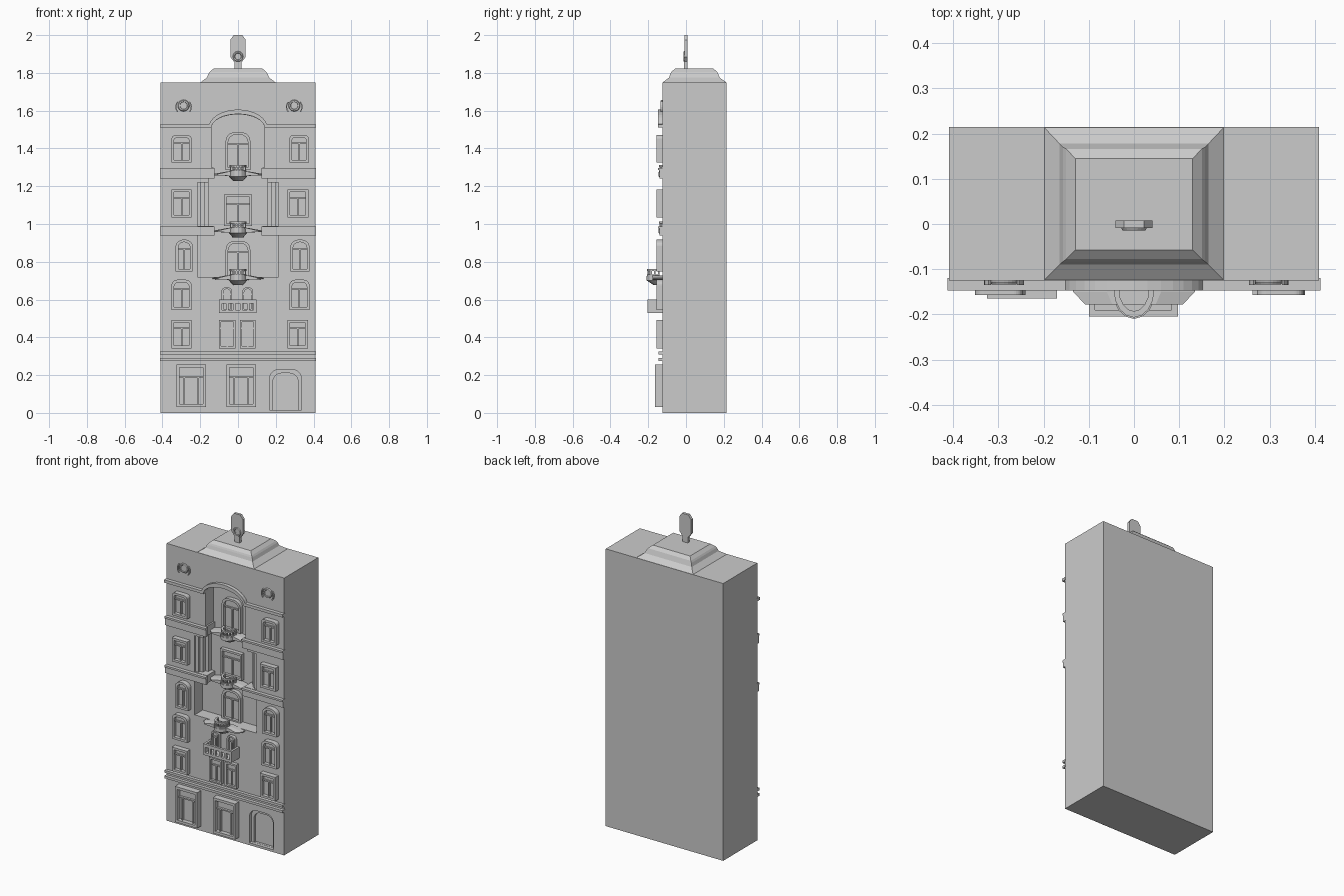
import bpy, bmesh, math

if "Cube" in bpy.data.objects:
    bpy.data.objects.remove(bpy.data.objects["Cube"])

stone = bpy.data.materials.new("pale grey stone")
stone.diffuse_color = (0.6, 0.6, 0.6, 1)
stone.use_nodes = True
stone.node_tree.nodes["Principled BSDF"].inputs["Base Color"].default_value = stone.diffuse_color
WALL, BACK, DEEP = -0.125, 0.215, -0.045   # front wall, rear wall, recess plane


def finish(name, bm):
    bmesh.ops.recalc_face_normals(bm, faces=bm.faces)
    me = bpy.data.meshes.new(name)
    bm.to_mesh(me)
    bm.free()
    me.materials.append(stone)
    ob = bpy.data.objects.new(name, me)
    bpy.context.collection.objects.link(ob)
    return ob


def loft(name, rings):
    """Closed solid through rings of 3D points."""
    bm = bmesh.new()
    rows = [[bm.verts.new(p) for p in r] for r in rings]
    n = len(rows[0])
    for a, b in zip(rows, rows[1:]):
        for i in range(n):
            j = (i + 1) % n
            bm.faces.new((a[i], a[j], b[j], b[i]))
    bm.faces.new(rows[0])
    bm.faces.new(rows[-1])
    return finish(name, bm)


def prism(name, pts, y0, y1):
    return loft(name, [[(x, y, z) for x, z in pts] for y in (y0, y1)])


def slab(name, pts, z0, z1):
    return loft(name, [[(x, y, z) for x, y in pts] for z in (z0, z1)])


def box(name, x0, x1, y0, y1, z0, z1):
    return prism(name, [(x0, z0), (x1, z0), (x1, z1), (x0, z1)], y0, y1)


def outline(x0, x1, z0, z1, rise=0, rx=0, n=6):
    """Rectangle whose top corners may be rounded into an arch."""
    pts = [(x0, z0), (x1, z0)]
    if not rise:
        return pts + [(x1, z1), (x0, z1)]
    for s, cx in ((1, x1 - rx), (-1, x0 + rx)):
        for i in range(n + 1):
            t = math.pi / 2 * (i / n if s > 0 else 1 - i / n)
            if s < 0 and i == 0 and abs(x1 - x0 - 2 * rx) < 1e-4:
                continue
            pts.append((cx + s * rx * math.cos(t), z1 - rise + rise * math.sin(t)))
    return pts


def ring(name, outer, inner, y0, y1):
    """Frame: a tube with a hole between two matching outlines."""
    bm = bmesh.new()
    rows = [[bm.verts.new((x, y, z)) for x, z in p]
            for p, y in ((outer, y0), (outer, y1), (inner, y1), (inner, y0))]
    n = len(outer)
    for k in range(4):
        a, b = rows[k], rows[(k + 1) % 4]
        for i in range(n):
            j = (i + 1) % n
            bm.faces.new((a[i], a[j], b[j], b[i]))
    return finish(name, bm)


def window(name, x0, x1, z0, z1, rise=0, full=True, base=WALL, out=0.032, w=0.014, transom=0.7, bars=1):
    rx = (x1 - x0) / 2 if full else rise
    outer = outline(x0, x1, z0, z1, rise, rx)
    irx = (x1 - x0) / 2 - w if full else max(rise - w * 0.5, 0.005)
    inner = outline(x0 + w, x1 - w, z0 + w, z1 - w, rise and max(rise - w * 0.5, 0.005), irx)
    ring(name + "_frame", outer, inner, base + 0.005, base - out)
    prism(name + "_pane", inner, base + 0.005, base - out * 0.3)
    b, y0, y1 = 0.004, base, base - out * 0.65
    zt = z0 + (z1 - z0) * transom
    box(name + "_transom", x0 + w, x1 - w, y0, y1, zt - b, zt + b)
    for i in range(bars):
        x = x0 + (x1 - x0) * (i + 1) / (bars + 1)
        if bars == 2:
            x += (-0.012, 0.012)[i]
        box(name + "_mullion", x - b, x + b, y0, y1, z0 + w, zt)


def torus(name, x, y, z, r, t):
    bm = bmesh.new()
    n, m = 20, 6
    g = [[bm.verts.new((x + (r + t * math.cos(b)) * math.cos(a), y + t * math.sin(b),
                        z + (r + t * math.cos(b)) * math.sin(a)))
          for b in (2 * math.pi * j / m for j in range(m))]
         for a in (2 * math.pi * i / n for i in range(n))]
    for i in range(n):
        for j in range(m):
            bm.faces.new((g[i][j], g[(i + 1) % n][j], g[(i + 1) % n][(j + 1) % m], g[i][(j + 1) % m]))
    return finish(name, bm)


def disc(x, z, r, n=20):
    return [(x + r * math.cos(2 * math.pi * i / n), z + r * math.sin(2 * math.pi * i / n)) for i in range(n)]


def cut(ob, cutter):
    mod = ob.modifiers.new("cut", 'BOOLEAN')
    mod.object, mod.operation, mod.solver = cutter, 'DIFFERENCE', 'EXACT'
    bpy.context.view_layer.objects.active = ob
    bpy.ops.object.modifier_apply(modifier=mod.name)
    bpy.data.objects.remove(cutter)


# Main block with the stepped central recess and the entrance cut in
block = box("main_block", -0.41, 0.41, WALL, BACK, 0, 1.75)
half = [(.215, .72), (.215, .94), (.13, .94), (.13, .99), (.215, .99), (.215, 1.22), (.155, 1.22),
        (.155, 1.24), (.13, 1.24), (.13, 1.30), (.14, 1.30)]
arch = [(.14 * math.cos(math.pi * i / 16), 1.51 + .07 * math.sin(math.pi * i / 16)) for i in range(17)]
cut(block, prism("recess_cutter", half + arch + [(-x, z) for x, z in reversed(half)], -0.3, DEEP))
cut(block, prism("door_cutter", outline(.167, .336, .015, .23, .05, .05), -0.3, WALL + .035))
ring("entrance_lining", outline(.167, .336, .015, .23, .05, .05), outline(.185, .318, .016, .21, .045, .045),
     WALL + .04, WALL + .02)

# Horizontal mouldings
for z in (.275, .31):
    box("base_band", -.413, .413, -.145, WALL + .005, z, z + .015)
for s in (-1, 1):
    for z, h in ((.938, .05), (1.24, .057)):
        a, b = sorted((s * .125, s * .412))
        box("storey_band", a, b, -.14, WALL + .005, z, z + h)
        box("storey_band_lip", a, b, -.147, WALL + .005, z + h - .012, z + h)
    # Pilasters stepping into the middle recess
    for a, b, y in ((.155, .178, -.075), (.176, .197, -.1), (.195, .216, -.115)):
        lo, hi = sorted((s * a, s * b))
        box("pilaster", lo, hi, y, DEEP + .005, .99, 1.22)

# Top cornice that bows over the recess
def bow(r, rise, z):
    arc = [(r * math.cos(math.pi * i / 16), 1.51 + rise * math.sin(math.pi * i / 16)) for i in range(17)]
    arc = [(x, max(q, z)) for x, q in arc]
    return [(.413, z)] + arc + [(-.413, z)]
prism("arched_cornice", bow(.155, .096, 1.528) + bow(.14, .072, 1.51)[::-1], WALL + .005, -.147)

# Side windows, one pair per storey
rows = [(-.352, -.246, .262, .37, .342, .493, 0, True),
        (-.352, -.246, .272, .378, .546, .705, .03, False),
        (-.33, -.24, .278, .378, .748, .918, .035, True),
        (-.352, -.246, .262, .372, 1.034, 1.183, 0, True),
        (-.352, -.246, .272, .375, 1.326, 1.47, .02, False)]
for a, b, c, d, z0, z1, rise, full in rows:
    for x0, x1 in ((a, b), (c, d)):
        window("side_window", x0, x1, z0, z1, rise, full)

# Ground floor shop windows and small central windows
for x in (-.325, -.06):
    window("ground_window", x, x + .155, .03, .255, out=.04, w=.016, bars=2)
for x0, x1 in ((-.1, -.013), (.01, .092)):
    window("lower_centre_window", x0, x1, .342, .493, out=.022, w=.011)
for x0, x1 in ((-.087, -.032), (.024, .079)):
    window("balcony_window", x0, x1, .54, .664, .02, False, out=.022, w=.009)

# Openings inside the recess
window("top_balcony_door", -.065, .065, 1.285, 1.485, .045, False, base=DEEP, out=.025, w=.013)
window("middle_balcony_window", -.075, .075, .99, 1.157, base=DEEP, out=.025, w=.013)
window("lower_balcony_door", -.065, .065, .715, .91, .045, False, base=DEEP, out=.025, w=.013)

# Pierced box balcony
box("box_balcony_floor", -.1, .097, -.205, WALL, .53, .546)
box("box_balcony_top_rail", -.1, .097, -.205, -.19, .58, .6)
for i in range(6):
    x = -.1 + i * .0366
    box("box_balcony_post", x, x + .014, -.205, -.19, .54, .585)
for x in (-.1, .083):
    box("box_balcony_side", x, x + .014, -.2, WALL, .54, .6)

# Curved balconies: flared slab, bulging underside, U-shaped railing
def u_path(w, front, back, n=8):
    r = front - back
    return [(w * math.cos(math.pi * i / n), -back - r * math.sin(math.pi * i / n)) for i in range(n + 1)]


for z, dy in ((.69, 0), (.94, .065), (1.24, .065)):
    root = WALL + .005 if dy == 0 else DEEP + .005
    def sh(pts):
        return [(x, y + dy) for x, y in pts]
    # wings droop outwards from the centre
    wing = [(-.135, z + .018), (-.08, z + .016), (0, z + .012), (.08, z + .016), (.135, z + .018),
            (.135, z + .024), (.06, z + .038), (-.06, z + .038), (-.135, z + .024)]
    loft("curved_balcony_wings", [[(x, root, q) for x, q in wing],
                                  [(x, -.15 + dy, q) for x, q in wing],
                                  [(x * .8, -.178 + dy, q) for x, q in wing]])
    cap = [(.048, root), *sh(u_path(.048, .21, .145)), (-.048, root)]
    small = [(x * .55, (y - root) * .6 + root) for x, y in cap]
    loft("curved_balcony_bulge", [[(x, y, z - .012) for x, y in small],
                                  [(x, y, z + .012) for x, y in cap],
                                  [(x, y, z + .034) for x, y in cap]])
    rail = sh(u_path(.045, .207, .145) + u_path(.033, .193, .145)[::-1])
    slab("curved_balcony_rail", rail, z + .062, z + .072)
    slab("curved_balcony_rail", rail, z + .034, z + .042)
    for x, y in sh(u_path(.039, .2, .145)):
        box("curved_balcony_baluster", x - .004, x + .004, y - .004, y + .004, z + .034, z + .066)

# Attic rosettes
for x in (-.288, .298):
    prism("rosette_disc", disc(x, 1.627, .02), WALL + .005, WALL - .006)
    torus("rosette_ring", x, WALL - .003, 1.627, .024, .007)
    for s in (0, math.pi):
        t = [s - .7 + 1.4 * i / 6 for i in range(7)]
        arc = [(x + r * math.cos(a), 1.62 + r * math.sin(a))
               for r, ts in ((.044, t), (.038, t[::-1])) for a in ts]
        prism("rosette_bracket", arc, WALL + .005, WALL - .01)

# Roof mound
loft("roof_mound", [[(-w, y0, z), (w, y0, z), (w, y1, z), (-w, y1, z)] for w, y0, y1, z in
                    ((.2, WALL, BACK, 1.749), (.165, -.09, .178, 1.775), (.157, -.083, .17, 1.795),
                     (.15, -.078, .166, 1.805), (.13, -.058, .145, 1.822))])

# Rooftop finial: stem, chamfered tablet and ring
box("finial_stem", -.018, .018, -.01, .008, 1.815, 1.88)
prism("finial_tablet", [(-.022, 1.86), (.022, 1.86), (.041, 1.885), (.041, 1.975), (.022, 2.0),
                        (-.022, 2.0), (-.041, 1.975), (-.041, 1.885)], -.009, .008)
torus("finial_ring", 0, -.009, 1.887, .022, .006)
